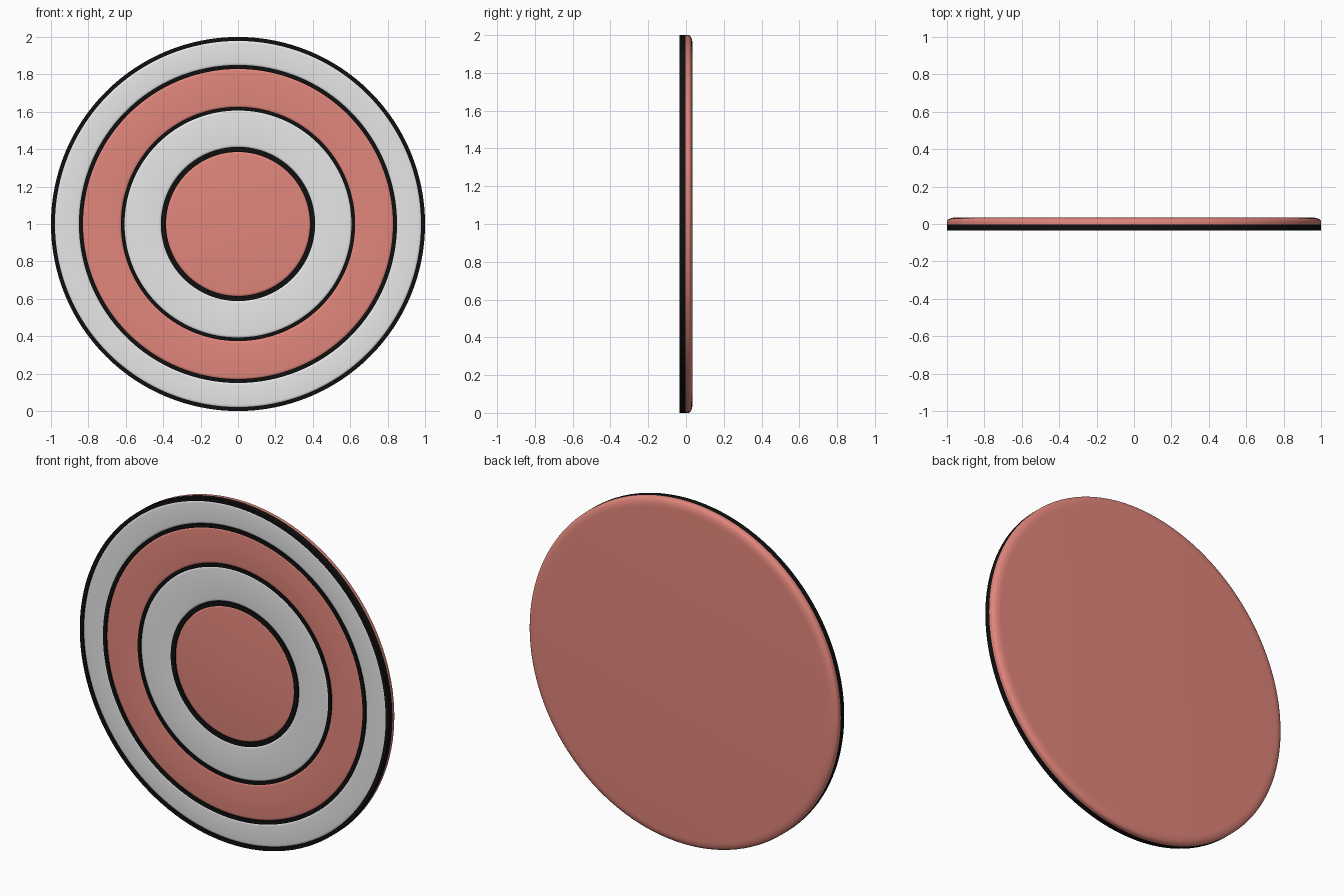
import bpy, bmesh, math

if "Cube" in bpy.data.objects:
    bpy.data.objects.remove(bpy.data.objects["Cube"])

SEG = 128


def material(name, rgb):
    m = bpy.data.materials.new(name)
    m.diffuse_color = (*rgb, 1.0)
    m.use_nodes = True
    m.node_tree.nodes["Principled BSDF"].inputs["Base Color"].default_value = m.diffuse_color
    return m


RED = material("soft red", (0.76, 0.24, 0.20))
GREY = material("light grey", (0.80, 0.80, 0.80))
BLACK = material("black", (0.005, 0.005, 0.005))


def lathe(name, profile, mat, closed=False):
    """Spin (radius, y) points about the y axis through z = 1."""
    bm = bmesh.new()
    rings = []
    for r, y in profile:
        if r == 0:
            rings.append([bm.verts.new((0, y, 1))] * SEG)
        else:
            rings.append([bm.verts.new((r * math.cos(2 * math.pi * i / SEG), y,
                                        1 + r * math.sin(2 * math.pi * i / SEG)))
                          for i in range(SEG)])
    pairs = list(zip(rings, rings[1:]))
    if closed:
        pairs.append((rings[-1], rings[0]))
    for a, b in pairs:
        for i in range(SEG):
            j = (i + 1) % SEG
            quad = [a[i], a[j], b[j], b[i]]
            bm.faces.new(list(dict.fromkeys(quad)))
    bmesh.ops.recalc_face_normals(bm, faces=bm.faces)
    me = bpy.data.meshes.new(name)
    bm.to_mesh(me)
    bm.free()
    me.materials.append(mat)
    ob = bpy.data.objects.new(name, me)
    bpy.context.collection.objects.link(ob)
    bpy.ops.object.select_all(action='DESELECT')
    ob.select_set(True)
    bpy.context.view_layer.objects.active = ob
    bpy.ops.object.shade_smooth_by_angle(angle=math.radians(35))
    return ob


# Rounded red back shell
edge = [(0.95 + 0.05 * math.cos(t), 0.013 + 0.022 * math.sin(t))
        for t in (math.pi / 2 * k / 6 for k in range(7))]
lathe("back_shell", [(0, -0.002), (1.0, -0.002)] + edge + [(0, 0.035)], RED)

# Black base plate whose raised rings outline the panels
FRONT = -0.034
FLOOR = -0.020
outlines = [(0.385, 0.412), (0.607, 0.626), (0.829, 0.850), (0.979, 1.0)]
profile = [(0, FLOOR)]
for r0, r1 in outlines:
    profile += [(r0, FLOOR), (r0, FRONT), (r1, FRONT)]
    profile.append((r1, FLOOR if r1 < 1 else -0.002))
lathe("black_outline_plate", profile + [(0, -0.002)], BLACK)

# Coloured panels with softly rounded edges
TOP = -0.029


def panel(name, r0, r1, mat):
    outer = [(r1 - 0.012, TOP), (r1 - 0.004, TOP + 0.001), (r1, TOP + 0.004), (r1, -0.018)]
    if r0 == 0:
        lathe(name, [(0, TOP)] + outer + [(0, -0.018)], mat)
    else:
        inner = [(r0, -0.018), (r0, TOP + 0.004), (r0 + 0.004, TOP + 0.001), (r0 + 0.012, TOP)]
        lathe(name, inner + outer, mat, closed=True)


panel("centre_disc", 0, 0.385, RED)
panel("inner_grey_band", 0.412, 0.607, GREY)
panel("red_band", 0.626, 0.829, RED)
panel("outer_grey_band", 0.850, 0.979, GREY)
